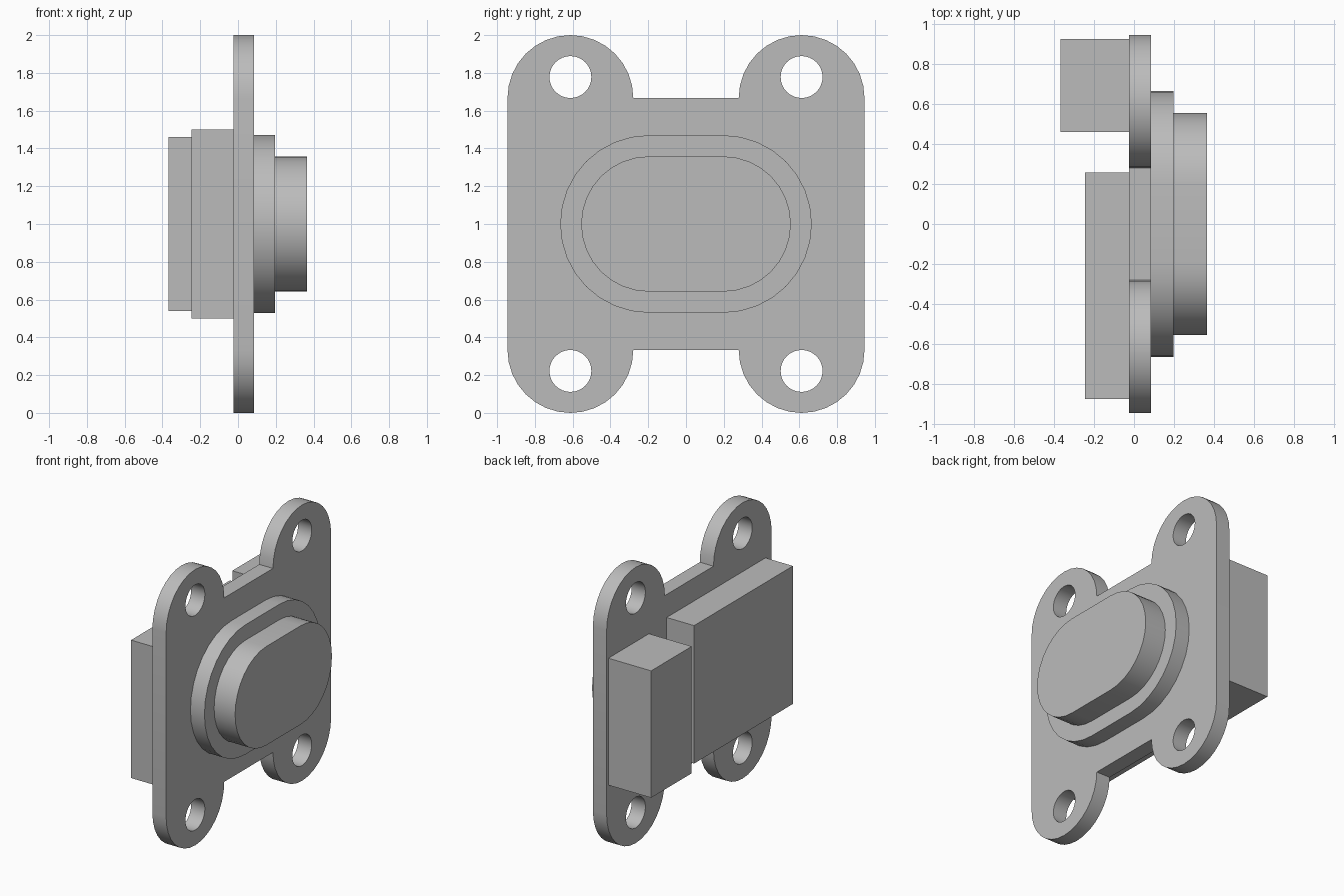
import bpy, bmesh
from math import cos, sin, pi, radians
from mathutils import Vector

cube = bpy.data.objects.get("Cube")
if cube:
    bpy.data.objects.remove(cube, do_unlink=True)

MID = 1.0  # height of the middle of the plate

grey = bpy.data.materials.new("plain grey")
grey.use_nodes = True
GREY = (0.5, 0.5, 0.5, 1)
grey.diffuse_color = GREY
grey.node_tree.nodes["Principled BSDF"].inputs["Base Color"].default_value = GREY


def arc(cy, cz, r, start, end, steps):
    """Points on an arc in the y-z plane, angles in degrees."""
    angles = [radians(start + (end - start) * i / steps) for i in range(steps + 1)]
    return [(cy + r * cos(a), cz + r * sin(a)) for a in angles]


def slot(half_width, r):
    """Rounded outline with two half-circle ends."""
    c = half_width - r
    return arc(c, MID, r, -90, 90, 16) + arc(-c, MID, r, 90, 270, 16)


def prism(name, x0, x1, *loops):
    """Extrude an outline, with any further loops as holes, from x0 to x1."""
    bm = bmesh.new()
    for loop in loops:
        verts = [bm.verts.new((x0, y, z)) for y, z in loop]
        for i, v in enumerate(verts):
            bm.edges.new((verts[i - 1], v))
    bmesh.ops.triangle_fill(bm, edges=bm.edges[:], use_beauty=True, normal=Vector((1, 0, 0)))
    ext = bmesh.ops.extrude_face_region(bm, geom=bm.faces[:], use_keep_orig=True)
    moved = [g for g in ext["geom"] if isinstance(g, bmesh.types.BMVert)]
    bmesh.ops.translate(bm, verts=moved, vec=(x1 - x0, 0, 0))
    bmesh.ops.recalc_face_normals(bm, faces=bm.faces[:])
    mesh = bpy.data.meshes.new(name)
    bm.to_mesh(mesh)
    bm.free()
    mesh.materials.append(grey)
    obj = bpy.data.objects.new(name, mesh)
    bpy.context.collection.objects.link(obj)
    bpy.ops.object.select_all(action="DESELECT")
    obj.select_set(True)
    bpy.context.view_layer.objects.active = obj
    bpy.ops.object.shade_smooth_by_angle(angle=radians(30))
    return obj


def box(name, x0, x1, y0, y1, half_height):
    z0, z1 = MID - half_height, MID + half_height
    return prism(name, x0, x1, [(y0, z0), (y1, z0), (y1, z1), (y0, z1)])


# Mounting plate: four rounded ears, each with a bolt hole
EAR_Y, EAR_R, HOLE_R = 0.612, 0.333, 0.111
outline = []
for side, z, start in ((1, 2 - EAR_R, 0), (-1, 2 - EAR_R, 0),
                       (-1, EAR_R, 180), (1, EAR_R, 180)):
    outline += arc(side * EAR_Y, z, EAR_R, start, start + 180, 16)
holes = [arc(y, MID + dz, HOLE_R, 0, 348.75, 31)
         for y in (-EAR_Y, EAR_Y) for dz in (-0.778, 0.778)]
prism("mounting_plate", -0.025, 0.085, outline, *holes)

# Stepped boss on the outer face
prism("boss_base", 0.085, 0.197, slot(0.666, 0.47))
prism("boss_top", 0.197, 0.365, slot(0.555, 0.358))

# Blocks on the inner face
box("wide_block", -0.245, -0.025, -0.875, 0.257, 0.5)
box("narrow_block", -0.368, -0.025, 0.46, 0.925, 0.46)
